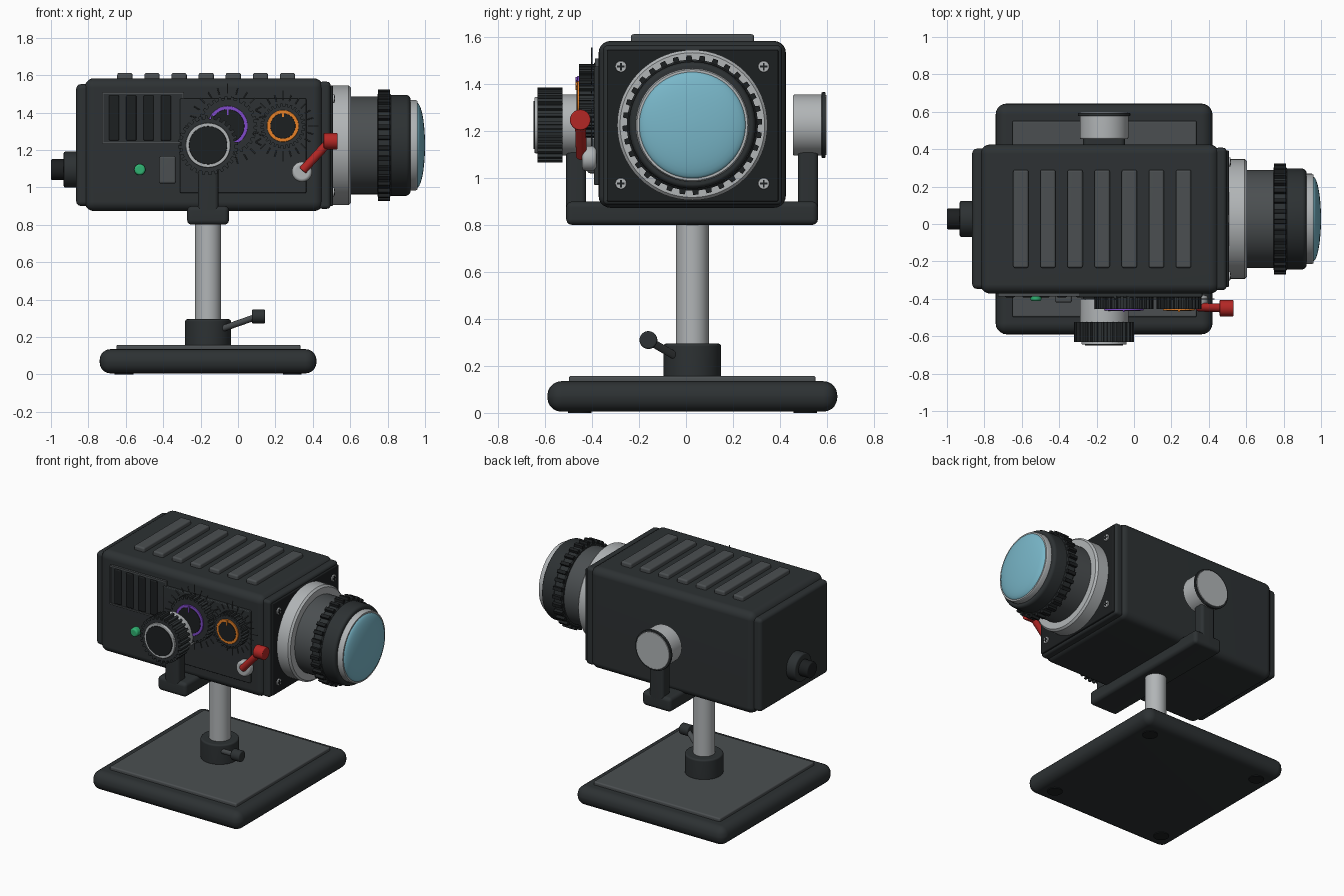
import bpy, bmesh, math
from mathutils import Vector, Matrix

if "Cube" in bpy.data.objects:
    bpy.data.objects.remove(bpy.data.objects["Cube"])

CX, CY, CZ = -0.16, 0.027, 1.225      # post axis x, middle y, lens and pivot height


def mat(name, r, g, b):
    m = bpy.data.materials.new(name)
    m.diffuse_color = (r, g, b, 1)
    m.use_nodes = True
    m.node_tree.nodes["Principled BSDF"].inputs["Base Color"].default_value = m.diffuse_color
    return m


DARK = mat("dark_shell", 0.026, 0.031, 0.033)
BLACK = mat("black_rubber", 0.012, 0.014, 0.015)
GREY = mat("mid_grey", 0.07, 0.078, 0.082)
SILVER = mat("silver", 0.44, 0.46, 0.47)
GLASS = mat("blue_glass", 0.19, 0.47, 0.58)
RED = mat("red", 0.45, 0.02, 0.018)
PURPLE = mat("purple", 0.22, 0.07, 0.6)
ORANGE = mat("orange", 0.8, 0.22, 0.02)
GREEN = mat("green", 0.03, 0.45, 0.17)


def finish(name, bm, material, bevel=0, segs=3):
    """Bevel sharp edges, smooth by angle and link the object."""
    bmesh.ops.recalc_face_normals(bm, faces=bm.faces[:])
    if bevel:
        edges = [e for e in bm.edges if e.calc_face_angle(0) > 0.7]
        bmesh.ops.bevel(bm, geom=edges, offset=bevel, segments=segs, profile=0.5,
                        affect='EDGES', clamp_overlap=True)
    me = bpy.data.meshes.new(name)
    bm.to_mesh(me)
    bm.free()
    me.polygons.foreach_set("use_smooth", [True] * len(me.polygons))
    me.set_sharp_from_angle(angle=math.radians(35))
    me.materials.append(material)
    ob = bpy.data.objects.new(name, me)
    bpy.context.collection.objects.link(ob)
    ob.modifiers.new("even_shading", 'WEIGHTED_NORMAL').keep_sharp = True
    return ob


def box(name, x, y, z, material, bevel=0, segs=3):
    """Box from (min, max) pairs."""
    bm = bmesh.new()
    bmesh.ops.create_cube(bm, size=1)
    for v in bm.verts:
        v.co = [(a + b) / 2 + c * (b - a) for (a, b), c in zip((x, y, z), v.co)]
    return finish(name, bm, material, bevel, segs)


def frame(p, q):
    d = Vector(q) - Vector(p)
    return Matrix.Translation(p) @ d.to_track_quat('Z', 'Y').to_matrix().to_4x4(), d.length


def rod(name, p, q, r, material, bevel=0, n=48):
    """Cylinder from p to q."""
    m, length = frame(p, q)
    bm = bmesh.new()
    bmesh.ops.create_cone(bm, cap_ends=True, segments=n, radius1=r, radius2=r, depth=length,
                          matrix=m @ Matrix.Translation((0, 0, length / 2)))
    return finish(name, bm, material, bevel)


def gear(name, p, q, r, depth, teeth, material, fill=0.55, bevel=0):
    """Toothed ring or knob from p to q."""
    m, length = frame(p, q)
    bm = bmesh.new()
    pts = []
    for i in range(teeth):
        for f, rad in ((0, r - depth), (0.06, r), (fill - 0.06, r), (fill, r - depth)):
            a = (i + f) * math.tau / teeth
            pts.append((rad * math.cos(a), rad * math.sin(a)))
    lo, hi = [[bm.verts.new(m @ Vector((x, y, t))) for x, y in pts] for t in (0, length)]
    bm.faces.new(lo)
    bm.faces.new(hi)
    for i in range(len(pts)):
        j = (i + 1) % len(pts)
        bm.faces.new((lo[i], lo[j], hi[j], hi[i]))
    return finish(name, bm, material, bevel, 1)


def lens(name, profile, material, n=64):
    """Revolve (x, radius) points about the lens axis; radius 0 closes at a pole."""
    bm = bmesh.new()
    vs = [bm.verts.new((x, CY, CZ + r)) for x, r in profile]
    es = [bm.edges.new(pair) for pair in zip(vs, vs[1:])]
    bmesh.ops.spin(bm, geom=vs + es, cent=(0, CY, CZ), axis=(1, 0, 0), angle=math.tau, steps=n)
    bmesh.ops.remove_doubles(bm, verts=bm.verts[:], dist=1e-4)
    return finish(name, bm, material)


# base, feet, post and its clamp
box("base", (-0.74, 0.42), (CY - 0.617, CY + 0.617), (0.005, 0.135), DARK, 0.06, 5)
box("base_top_plate", (-0.65, 0.335), (CY - 0.525, CY + 0.525), (0.12, 0.158), GREY, 0.01)
for sx in (-1, 1):
    for sy in (-1, 1):
        p = (CX + sx * 0.45, CY + sy * 0.48)
        rod("foot", (*p, 0), (*p, 0.03), 0.05, BLACK)
rod("post_collar", (CX, CY, 0.15), (CX, CY, 0.295), 0.123, DARK, 0.012)
rod("post", (CX, CY, 0.15), (CX, CY, 0.84), 0.07, SILVER)
rod("clamp_lever", (CX + 0.05, CY - 0.06, 0.235), (0.1, -0.16, 0.308), 0.017, GREY, 0, 20)
rod("clamp_lever_knob", (0.075, -0.16, 0.31), (0.145, -0.16, 0.31), 0.038, DARK, 0.008, 32)

# yoke
box("yoke_crossbar", (CX - 0.112, CX + 0.112), (-0.51, 0.562), (0.8, 0.9), DARK, 0.025)
for name, y in (("yoke_arm_front", (-0.51, -0.425)), ("yoke_arm_back", (0.477, 0.562))):
    box(name, (CX - 0.055, CX + 0.055), y, (0.82, 1.26), DARK, 0.02)

# pivots
rod("back_pivot", (CX, 0.455, CZ), (CX, 0.595, CZ), 0.13, SILVER, 0.008)
rod("back_pivot_rim", (CX, 0.577, CZ), (CX, 0.594, CZ), 0.14, DARK, 0.004)
rod("back_pivot_cap", (CX, 0.58, CZ), (CX, 0.599, CZ), 0.128, SILVER, 0.003)
rod("front_pivot", (CX, -0.40, CZ), (CX, -0.535, CZ), 0.13, SILVER, 0.008)
gear("pivot_knob", (CX, -0.525, CZ), (CX, -0.632, CZ), 0.16, 0.018, 28, DARK)
rod("pivot_knob_ring", (CX, -0.62, CZ), (CX, -0.645, CZ), 0.12, SILVER, 0.005)
rod("pivot_knob_face", (CX, -0.63, CZ), (CX, -0.65, CZ), 0.102, BLACK, 0.003)

# housing with end plates and top fins
box("housing", (-0.82, 0.455), (-0.372, 0.425), (0.873, 1.583), DARK, 0.05, 5)
box("rear_plate", (-0.865, -0.78), (-0.347, 0.403), (0.9, 1.552), DARK, 0.025)
box("front_plate", (0.43, 0.495), (-0.353, 0.408), (0.885, 1.565), DARK, 0.02)
box("front_face_plate", (0.48, 0.508), (-0.337, 0.393), (0.9, 1.545), BLACK, 0.006)
for i in range(7):
    x = -0.605 + i * 0.145
    box("top_fin", (x - 0.041, x + 0.041), (-0.235, 0.29), (1.56, 1.612), GREY, 0.012)

# corner screws with cross slots
for y in (CY - 0.304, CY + 0.304):
    for z in (CZ - 0.249, CZ + 0.249):
        rod("corner_screw", (0.49, y, z), (0.517, y, z), 0.024, SILVER, 0.004, 24)
        for a, b in ((0.016, 0.004), (0.004, 0.016)):
            box("screw_slot", (0.51, 0.519), (y - a, y + a), (z - b, z + b), BLACK)

# rear connector
rod("rear_connector", (-0.85, CY, 1.095), (-0.932, CY, 1.095), 0.096, DARK, 0.01)
rod("rear_connector_tip", (-0.92, CY, 1.095), (-1.0, CY, 1.095), 0.056, BLACK, 0.008)

# lens
lens("lens_mount", [(0.50, 0), (0.50, 0.312), (0.508, 0.32), (0.592, 0.32), (0.605, 0.308),
                    (0.605, 0)], SILVER)
lens("lens_barrel", [(0.59, 0), (0.59, 0.262), (0.76, 0.262), (0.76, 0)], GREY)
lens("focus_ring", [(0.745, 0), (0.745, 0.272), (0.752, 0.279), (0.81, 0.279), (0.817, 0.272),
                    (0.817, 0)], DARK)
gear("focus_ring_teeth", (0.748, CY, CZ), (0.814, CY, CZ), 0.297, 0.022, 32, BLACK, 0.5)
lens("lens_hood", [(0.80, 0), (0.80, 0.27), (0.90, 0.27), (0.914, 0.264), (0.922, 0.252),
                   (0.922, 0)], DARK)
lens("lens_trim", [(0.91, 0), (0.91, 0.242), (0.95, 0.242), (0.96, 0.236), (0.96, 0.226),
                   (0.94, 0.226)], SILVER)
lens("lens_glass", [(0.94, 0.228)] + [(0.955 + 0.045 * math.cos(t), 0.228 * math.sin(t))
     for t in (math.pi / 2 * k / 10 for k in range(10, -1, -1))], GLASS)

# side vent panel
box("vent_panel", (-0.725, -0.29), (-0.382, -0.36), (1.235, 1.507), DARK, 0.006)
for z in (1.238, 1.504):
    box("vent_frame_rail", (-0.725, -0.29), (-0.387, -0.37), (z - 0.005, z + 0.005), GREY)
for x in (-0.722, -0.293):
    box("vent_frame_post", (x - 0.004, x + 0.004), (-0.387, -0.37), (1.235, 1.507), GREY)
for i in range(4):
    x = -0.663 + i * 0.0925
    box("vent_slat", (x - 0.027, x + 0.027), (-0.392, -0.37), (1.25, 1.492), BLACK, 0.006)

# control panel with two dials
box("control_panel", (-0.31, 0.365), (-0.392, -0.36), (0.97, 1.475), DARK, 0.006)
for name, x, r, ring, colour in (("large_dial", -0.055, 0.158, 0.107, PURPLE),
                                 ("small_dial", 0.24, 0.12, 0.085, ORANGE)):
    z = 1.328
    gear(name, (x, -0.385, z), (x, -0.455, z), r, 0.016, 28, DARK)
    rod(name + "_ring", (x, -0.44, z), (x, -0.463, z), ring, colour, 0.003)
    rod(name + "_face", (x, -0.45, z), (x, -0.466, z), ring - 0.018, BLACK, 0.002)
    box(name + "_pointer", (x - 0.005, x + 0.005), (-0.47, -0.45),
        (z + ring * 0.55, z + ring * 0.95), colour)
    for k in range(24):
        a = k * math.tau / 24
        d = Vector((math.sin(a), 0, math.cos(a)))
        c = Vector((x, -0.402, z))
        long = 0.055 if k % 6 == 0 else 0.035
        rod(name + "_tick", c + d * (r + 0.015), c + d * (r + 0.015 + long), 0.003, GREY, 0, 6)

# indicator lamp and rocker switch
rod("indicator_lamp", (-0.525, -0.36, 1.095), (-0.525, -0.412, 1.095), 0.03, GREEN, 0.012, 32)
box("rocker_switch", (-0.422, -0.332), (-0.42, -0.36), (1.02, 1.167), GREY, 0.012)

# red lever
rod("lever_pivot", (0.342, -0.38, 1.083), (0.342, -0.443, 1.083), 0.054, SILVER, 0.018)
rod("lever_arm", (0.345, -0.445, 1.09), (0.49, -0.45, 1.247), 0.023, RED, 0.005, 24)
rod("lever_grip", (0.458, -0.45, 1.247), (0.532, -0.45, 1.247), 0.044, RED, 0.006, 32)
